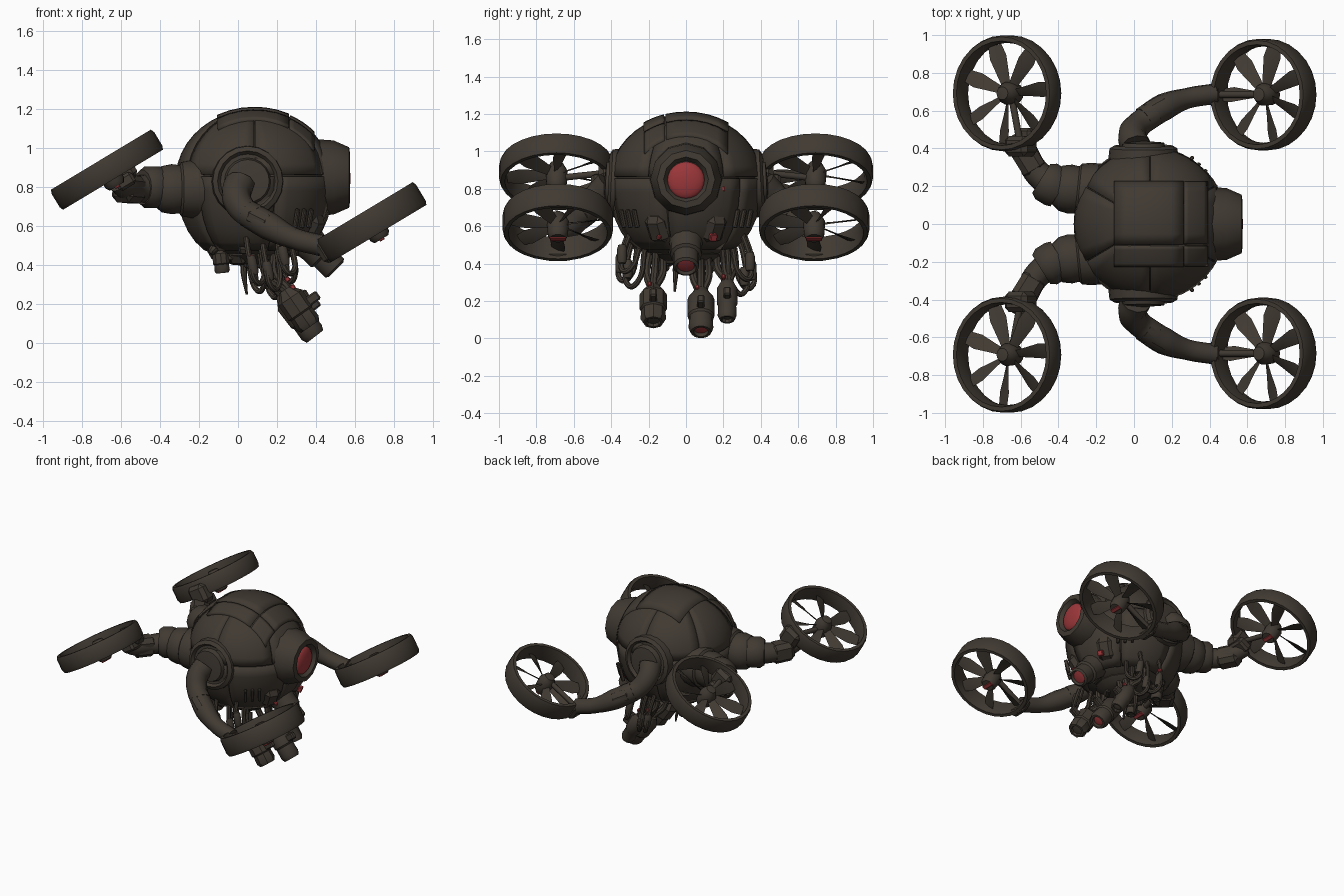
import bpy, bmesh, math, random
from math import sin, cos, pi, radians
from mathutils import Vector, Matrix

random.seed(4)
if "Cube" in bpy.data.objects:
    bpy.data.objects.remove(bpy.data.objects["Cube"])


def material(name, rgb):
    m = bpy.data.materials.new(name)
    m.use_nodes = True
    m.diffuse_color = (*rgb, 1)
    m.node_tree.nodes["Principled BSDF"].inputs["Base Color"].default_value = (*rgb, 1)
    return m


METAL = material("dark bronze metal", (0.052, 0.042, 0.032))
RED = material("red lens", (0.33, 0.038, 0.042))


def activate(ob):
    bpy.ops.object.select_all(action='DESELECT')
    ob.select_set(True)
    bpy.context.view_layer.objects.active = ob


def finish(name, bm, matrix=Matrix(), smooth=35):
    bmesh.ops.recalc_face_normals(bm, faces=bm.faces)
    me = bpy.data.meshes.new(name)
    bm.to_mesh(me)
    bm.free()
    me.materials.append(METAL)
    me.materials.append(RED)
    ob = bpy.data.objects.new(name, me)
    bpy.context.collection.objects.link(ob)
    ob.matrix_world = matrix
    activate(ob)
    bpy.ops.object.shade_smooth_by_angle(angle=radians(smooth))
    return ob


def aim(pos, direction):
    return Matrix.Translation(pos) @ Vector(direction).to_track_quat('Z', 'Y').to_matrix().to_4x4()


def lathe(name, profile, matrix, sides=20, red=(), closed=False):
    """Spin (radius, height) points; bands listed in red get the lens colour."""
    bm = bmesh.new()
    rings = [[bm.verts.new((r * cos(2 * pi * i / sides), r * sin(2 * pi * i / sides), z))
              for i in range(sides)] for r, z in profile]
    for k in range(len(rings) if closed else len(rings) - 1):
        a, b = rings[k], rings[(k + 1) % len(rings)]
        for i in range(sides):
            j = (i + 1) % sides
            bm.faces.new((a[i], a[j], b[j], b[i])).material_index = int(k in red)
    bmesh.ops.remove_doubles(bm, verts=bm.verts, dist=0.0005)
    return finish(name, bm, matrix)


def box(name, size, matrix, bevel=0.012, red=False):
    bm = bmesh.new()
    bmesh.ops.create_cube(bm, size=1)
    bmesh.ops.scale(bm, vec=size, verts=bm.verts)
    bmesh.ops.bevel(bm, geom=bm.edges[:], offset=bevel, segments=1, affect='EDGES')
    for f in bm.faces:
        f.material_index = int(red)
    return finish(name, bm, matrix, 20)


def tube(name, points, radii, res=3):
    cu = bpy.data.curves.new(name, 'CURVE')
    cu.dimensions = '3D'
    cu.bevel_depth = 1
    cu.bevel_resolution = res
    cu.resolution_u = 6
    cu.use_fill_caps = True
    sp = cu.splines.new('BEZIER')
    sp.bezier_points.add(len(points) - 1)
    for i, (bp, p) in enumerate(zip(sp.bezier_points, points)):
        bp.co = p
        bp.radius = radii[i] if isinstance(radii, (list, tuple)) else radii
        bp.handle_left_type = bp.handle_right_type = 'AUTO'
    ob = bpy.data.objects.new(name, cu)
    bpy.context.collection.objects.link(ob)
    ob.data.materials.append(METAL)
    activate(ob)
    bpy.ops.object.convert(target='MESH')
    bpy.ops.object.shade_smooth_by_angle(angle=radians(40))


# Body: egg-shaped core with separate armour plates over it
def hull(a, e, k=1.0):
    a, e = radians(a), radians(e)
    r = max(cos(e), 0) ** (1 if e > 0 else 0.65) * k
    z = 0.84 + (0.36 if e > 0 else 0.42) * sin(e) * k
    return Vector((0.085 + 0.405 * r * cos(a), 0.41 * r * sin(a), max(z, 0.43)))


def crown(x, y, k):
    dx, dy = (x - 0.085) / 0.405, y / 0.41
    e = math.acos(min(1, math.hypot(dx, dy)))
    return hull(math.degrees(math.atan2(dy, dx)), math.degrees(e), k)


def plate(name, u0, u1, v0, v1, k=1.0, thick=0.03, shape=hull, n=6, m=6):
    bm = bmesh.new()
    g = [[bm.verts.new(shape(u0 + (u1 - u0) * i / n, v0 + (v1 - v0) * j / m, k))
          for i in range(n + 1)] for j in range(m + 1)]
    for j in range(m):
        for i in range(n):
            bm.faces.new((g[j][i], g[j][i + 1], g[j + 1][i + 1], g[j + 1][i]))
    bmesh.ops.remove_doubles(bm, verts=bm.verts, dist=0.0005)
    ob = finish(name, bm)
    mod = ob.modifiers.new("thickness", 'SOLIDIFY')
    mod.thickness = thick


plate("body_core", 0, 360, -90, 90, 0.975, 0.01, n=36, m=24)
for i in range(6):
    a = i * 60 - 30
    plate("upper_plate", a + 0.5, a + 59.5, 4, 84, 0.995 + 0.006 * (i % 2), m=9)
    plate("lower_plate", a + 15.7, a + 74.3, -60, 2.5, 1.0 + 0.01 * ((i + 1) % 2))
for x0, x1, k in ((-0.1, 0.255, 1.035), (0.265, 0.385, 1.02)):
    for y0, y1 in ((-0.22, -0.115), (-0.105, 0.22)):
        plate("crown_plate", x0, x1, y0, y1, k, 0.04, crown)

# Main eye, brow housing and chin lamp
lathe("eye_housing", [(0.2, -0.12), (0.19, 0.02), (0.155, 0.1), (0.12, 0.105), (0.1, 0.075), (0.095, 0.075)],
      aim((0.47, 0, 0.85), (1, 0, 0)), 12)
lathe("eye_lens", [(0.1 * cos(t * pi / 12), 0.035 * sin(t * pi / 12)) for t in range(7)],
      aim((0.542, 0, 0.845), (1, 0, 0)), 24, range(6))
lathe("chin_lamp", [(0, -0.12), (0.11, -0.12), (0.085, 0.02), (0.085, 0.08), (0.07, 0.09), (0.07, 0.17),
                    (0.055, 0.18), (0.045, 0.165), (0, 0.175)],
      aim((0.375, 0, 0.505), (0.71, 0, -0.71)), 14, (7,))
box("brow_light", (0.015, 0.02, 0.025), aim((0.435, 0.2, 0.8), (0, 0, 1)), 0.004, True)
for s in (1, -1):
    w = 0.03 + 0.01 * s
    box("cheek_block", (0.12, 0.13, 0.16), aim((0.36, s * 0.14, 0.6), (0.5, s * 0.3, 1)), 0.03)
    box("cheek_light", (w, w, 0.03), aim((0.42, s * 0.145, 0.54), (1, s * 0.4, -0.4)), 0.005, True)
    for k in range(3):
        box("side_vent", (0.02, 0.025, 0.1),
            aim((0.3 + 0.035 * k, s * (0.34 - 0.035 * k), 0.64), (0.15, s * 0.2, 1)), 0.005)


# Ducted rotors, all tilted the same way, with a thin red strip under each hub
def rotor(name, x, y, z, R, h, spin):
    M = Matrix.Translation((x, y, z)) @ Matrix.Rotation(radians(-31), 4, 'Y')
    lathe(name + "_duct", [(R - 0.008, -h), (R, -h + 0.02), (R, h - 0.02), (R - 0.008, h), (R - 0.03, h),
                           (R - 0.04, 0), (R - 0.03, -h)], M, 28, closed=True)
    lathe(name + "_hub", [(0, -0.1), (0.042, -0.1), (0.055, -0.08), (0.06, 0),
                          (0.045, 0.03), (0.035, 0.05), (0, 0.055)], M, 14)
    box(name + "_hub_light", (0.028, 0.085, 0.012), M @ Matrix.Translation((0, 0, -0.102)), 0.003, True)
    bm = bmesh.new()
    for b in range(7):
        turn = Matrix.Rotation(2 * pi * b / 7 + spin, 3, 'Z')
        rows = []
        for r, w, p in ((0.03, 0.022, 50), (0.12, 0.034, 38), (0.2, 0.045, 28), (R - 0.04, 0.036, 22)):
            c, sn = w * cos(radians(p)), w * sin(radians(p))
            rows.append([bm.verts.new(turn @ Vector((r, d * c, d * sn - 0.015 + t)))
                         for d, t in ((-1, 0), (0, 0.005), (1, 0), (0, -0.005))])
        for u, v in zip(rows, rows[1:]):
            for i in range(4):
                bm.faces.new((u[i], u[(i + 1) % 4], v[(i + 1) % 4], v[i]))
        bm.faces.new(rows[-1])
    finish(name + "_blades", bm, M)
    return M


for s in (1, -1):
    # Front arm: round shoulder, knuckle, tapering limb, rotor strut
    lathe("front_shoulder", [(0.19, -0.08), (0.18, 0.015), (0.155, 0.03), (0.14, 0.01), (0.12, 0.01),
                             (0.11, 0.045), (0, 0.055)], aim((0.05, s * 0.385, 0.83), (0, s, 0.05)), 20)
    tube("front_upper_arm", [(0.01, s * 0.41, 0.82), (-0.01, s * 0.47, 0.76), (0.03, s * 0.53, 0.68),
                             (0.1, s * 0.58, 0.64)], [0.08, 0.075, 0.07, 0.07])
    tube("front_forearm", [(0.05, s * 0.55, 0.665), (0.16, s * 0.62, 0.60), (0.28, s * 0.665, 0.54),
                           (0.43, s * 0.69, 0.50)], [0.07, 0.072, 0.055, 0.055])
    box("front_elbow_guard", (0.12, 0.1, 0.16), aim((0.12, s * 0.605, 0.63), (0.8, s * 0.45, -0.4)), 0.03)
    M = rotor("front_rotor", 0.685, s * 0.685, 0.62, 0.295, 0.068, 0.45)
    box("front_rotor_clamp", (0.06, 0.13, 0.12), M @ Matrix.Translation((-0.285, 0, -0.005)), 0.02)
    tube("front_rotor_strut", [M @ Vector((-0.28, 0, 0.015)), M @ Vector((0, 0, 0.015))], 0.018)

    # Rear arm: ball shoulder, collar, blocky limb, rotor strut
    lathe("rear_shoulder", [(0.15, -0.16), (0.15, -0.05), (0.14, 0), (0.125, 0.01), (0.13, 0.05), (0.12, 0.1),
                            (0.09, 0.135), (0, 0.15)], aim((-0.29, s * 0.18, 0.79), (-1, s * 0.1, 0)), 18)
    lathe("rear_collar", [(0, -0.06), (0.1, -0.06), (0.11, -0.03), (0.11, 0.03), (0.09, 0.06), (0, 0.06)],
          aim((-0.44, s * 0.21, 0.8), (-0.8, s * 0.5, 0)), 14)
    tube("rear_arm", [(-0.42, s * 0.2, 0.8), (-0.52, s * 0.28, 0.79), (-0.58, s * 0.4, 0.8),
                      (-0.62, s * 0.46, 0.83)], [0.08, 0.07, 0.06, 0.055])
    box("rear_forearm_block", (0.13, 0.14, 0.17), aim((-0.56, s * 0.34, 0.79), (-0.5, s * 0.8, 0.05)), 0.03)
    M = rotor("rear_rotor", -0.672, s * 0.692, 0.89, 0.307, 0.06, 0.1)
    d = Vector((0.06, -s * 0.28, -0.04))
    box("rear_rotor_clamp", (0.14, 0.11, 0.14), M @ Matrix.Translation(d), 0.025)
    box("rear_rotor_foot", (0.1, 0.13, 0.07), M @ Matrix.Translation((0.05, -s * 0.25, -0.1)), 0.015)
    tube("rear_rotor_strut", [M @ d, M @ Vector((0, 0, -0.04))], 0.018)


# Hanging tool pods, each on a bundle of cables
def pod(name, tip, direction, L, R, root, sides, lit=True):
    d = Vector(direction).normalized()
    base = Vector(tip) - d * L
    lathe(name, [(0, 0), (R * 0.5, 0), (R * 0.7, L * 0.1), (R, L * 0.22), (R, L * 0.62), (R * 0.88, L * 0.66),
                 (R * 0.92, L * 0.9), (R * 0.75, L), (R * 0.55, L), (R * 0.5, L * 0.93), (0, L * 0.96)],
          aim(base, d), sides, (9,) if lit else ())
    for k in (-1, 0, 1):
        off = Vector((0.015 * k + 0.03 * (k == 0), 0.022 * k, 0))
        mid = (Vector(root) + base) / 2 + Vector((-0.03, 0.02 * k, -0.02))
        tube(name + "_cable", [Vector(root) + off * 1.5, mid + off, base + off * 0.6, base + d * L * 0.2], 0.021, 2)
    box(name + "_fitting", (0.04, R * 1.6, 0.05), aim(base + d * L * 0.5 + Vector((R * 0.8, 0, R * 0.5)), d), 0.008)
    box(name + "_light", (0.02, 0.025, 0.025), aim(base + d * 0.02 + Vector((0.03, -0.02, 0.03)), d), 0.004, True)


pod("centre_pod", (0.395, 0.08, 0.034), (0.6, 0, -0.78), 0.28, 0.072, (0.16, 0.08, 0.46), 14)
pod("right_pod", (0.37, -0.175, 0.085), (0.55, 0, -0.8), 0.23, 0.074, (0.14, -0.16, 0.47), 8, False)
pod("left_pod", (0.34, 0.22, 0.10), (0.5, 0, -0.85), 0.25, 0.055, (0.15, 0.2, 0.48), 10, False)
for y in (-0.13, 0.14):
    pod("rear_pod", (-0.08, y, 0.36), (0.1, 0, -1), 0.13, 0.045, (-0.08, y, 0.5), 10, False)

# Looping side cables and thin feelers under the hull
for s in (1, -1):
    for x, y, low in ((0.04, 0.31, 0.27), (0.12, 0.27, 0.24), (0.2, 0.3, 0.32)):
        low += 0.04 * (s < 0)
        tube("loop_cable", [(x, s * y, 0.56), (x + 0.02, s * (y + 0.04), 0.43), (x + 0.06, s * (y + 0.035), low),
                            (x + 0.09, s * (y - 0.01), low + 0.02), (x + 0.08, s * (y - 0.05), 0.48)], 0.015, 2)
        lathe("cable_sleeve", [(0, -0.05), (0.02, -0.05), (0.026, -0.03), (0.026, 0.03), (0.02, 0.05), (0, 0.05)],
              aim((x + 0.035, s * (y + 0.042), low + 0.09), (0.2, 0, -1)), 10)
    box("cable_light", (0.02, 0.02, 0.025), aim((0.07, s * 0.355, 0.44), (0.2, 0, 1)), 0.004, True)
    tube("feeler", [(0.03, s * 0.05, 0.46), (0.03, s * 0.055, 0.36), (0.045, s * 0.06, 0.25)], [0.02, 0.016, 0.006], 2)

# Machinery clustered on the underside
for i in range(16):
    a, r = i * 2.4, 0.06 + 0.012 * i
    size = [random.uniform(0.05, 0.1) for _ in range(3)]
    box("belly_machinery", size, aim((0.07 + r * cos(a), r * sin(a), 0.43 + 0.0045 * i), (cos(a), sin(a), 1.5)))
lathe("belly_drum", [(0.2, 0.08), (0.2, 0), (0.16, -0.03), (0.1, -0.05), (0, -0.05)],
      Matrix.Translation((0.08, 0, 0.45)), 16)
